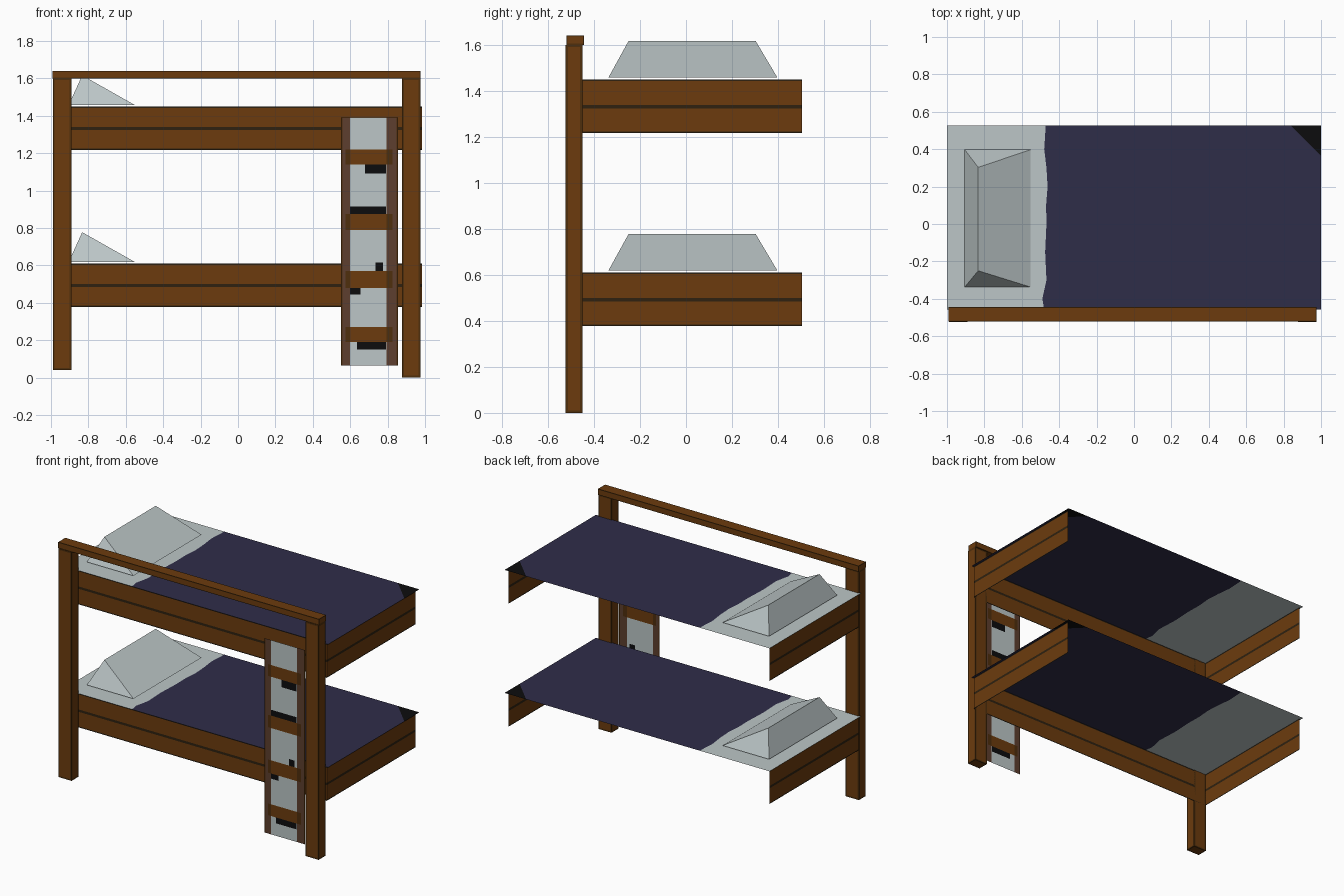
import bpy, bmesh
from mathutils import Vector

if "Cube" in bpy.data.objects:
    bpy.data.objects.remove(bpy.data.objects["Cube"])


def mat(name, r, g, b):
    def lin(c):
        c /= 255
        return c / 12.92 if c < 0.04045 else ((c + 0.055) / 1.055) ** 2.4
    m = bpy.data.materials.new(name)
    m.diffuse_color = (lin(r), lin(g), lin(b), 1)
    m.use_nodes = True
    m.node_tree.nodes["Principled BSDF"].inputs["Base Color"].default_value = m.diffuse_color
    return m


MATS = [mat("wood", 108, 59, 13), mat("dark wood", 78, 46, 12), mat("seam", 46, 33, 16),
        mat("ladder brown", 93, 62, 46), mat("black", 12, 12, 13),
        mat("linen grey", 188, 198, 199), mat("navy blanket", 47, 45, 73)]
WOOD, DARK, SEAM, STILE, BLACK, GREY, NAVY = range(7)


def finish(name, bm):
    me = bpy.data.meshes.new(name)
    bm.to_mesh(me)
    bm.free()
    for m in MATS:
        me.materials.append(m)
    ob = bpy.data.objects.new(name, me)
    bpy.context.collection.objects.link(ob)
    return ob


def beam(name, lo, hi, edge):
    """Square timber whose faces have a darker border."""
    bm = bmesh.new()
    bmesh.ops.create_cube(bm, size=1)
    for v in bm.verts:
        v.co = Vector([lo[i] + (v.co[i] + 0.5) * (hi[i] - lo[i]) for i in range(3)])
    border = bmesh.ops.inset_individual(bm, faces=bm.faces[:], thickness=edge)["faces"]
    for f in border:
        f.material_index = DARK
    return finish(name, bm)


def panel(name, us, vs, place, colour):
    """Flat sheet cut into cells; colour(u, v) picks each cell's material."""
    bm = bmesh.new()
    grid = [[bm.verts.new(place(u, v)) for u in us] for v in vs]
    for j in range(len(vs) - 1):
        for i in range(len(us) - 1):
            f = bm.faces.new((grid[j][i], grid[j][i + 1], grid[j + 1][i + 1], grid[j + 1][i]))
            f.material_index = colour((us[i] + us[i + 1]) / 2, (vs[j] + vs[j + 1]) / 2)
    return finish(name, bm)


# Posts and top rail
beam("left_post", (-0.99, -0.523, 0.04), (-0.89, -0.45, 1.60), 0.014)
beam("right_post", (0.877, -0.523, 0), (0.975, -0.45, 1.60), 0.014)
beam("top_rail", (-0.993, -0.52, 1.60), (0.975, -0.443, 1.64), 0.007)

# Bed boards: two planks with dark seams
PLANKS = [0, 0.007, 0.106, 0.122, 0.225, 0.232]


def plank_colour(u, v):
    return SEAM if v < 0.007 or v > 0.225 or 0.106 < v < 0.122 else WOOD


# Wavy hem of the blanket, as (y, x)
HEM = [(-0.457, -0.48), (-0.40, -0.49), (-0.30, -0.468), (-0.15, -0.475), (0.0, -0.468),
       (0.1, -0.47), (0.2, -0.462), (0.3, -0.468), (0.4, -0.48), (0.527, -0.472)]


def mattress(name, z):
    bm = bmesh.new()
    rows = [[bm.verts.new((x, y, z)) for x in (-1, hem, 1)] for y, hem in HEM]
    for a, b in zip(rows, rows[1:]):
        for i, m in ((0, GREY), (1, NAVY)):
            f = bm.faces.new((a[i], a[i + 1], b[i + 1], b[i]))
            f.material_index = m
    # black corner, cut off diagonally
    p, n = Vector((0.93, 0.435, z)), Vector((0.7, 0.7, 0))
    bmesh.ops.bisect_plane(bm, geom=bm.verts[:] + bm.edges[:] + bm.faces[:],
                           plane_co=p, plane_no=n)
    for f in bm.faces:
        if (f.calc_center_median() - p).dot(n) > 0:
            f.material_index = BLACK
    return finish(name, bm)


def pillow(name, z):
    bm = bmesh.new()
    base = [bm.verts.new((x, y, z)) for x, y in
            ((-0.905, -0.337), (-0.553, -0.337), (-0.553, 0.397), (-0.905, 0.397))]
    r0 = bm.verts.new((-0.833, -0.25, z + 0.158))
    r1 = bm.verts.new((-0.833, 0.303, z + 0.158))
    a, b, c, d = base
    for vs in ((a, b, r0), (b, c, r1, r0), (c, d, r1), (d, a, r0, r1), (d, c, b, a)):
        bm.faces.new(vs).material_index = GREY
    return finish(name, bm)


for label, z0 in (("lower", 0.378), ("upper", 1.217)):
    panel(label + "_front_board", [-0.985, 0.985], PLANKS,
          lambda u, v: (u, -0.45, z0 + v), plank_colour)
    for side, x in (("left", -0.985), ("right", 0.985)):
        panel(f"{label}_{side}_end_board", [-0.45, 0.505], PLANKS,
              lambda u, v: (x, u, z0 + v), plank_colour)
    mattress(label + "_mattress", z0 + 0.234)
    pillow(label + "_pillow", z0 + 0.241)

# Ladder: one painted sheet with stiles, rungs and black gaps
RUNGS = [(0.19, 0.27), (0.48, 0.57), (0.79, 0.875), (1.14, 1.22)]
GAPS = [(0.68, 0.79, 1.09, 1.14), (0.60, 0.79, 0.875, 0.915), (0.735, 0.775, 0.57, 0.615),
        (0.60, 0.655, 0.445, 0.48), (0.635, 0.79, 0.15, 0.19)]


def ladder_colour(u, v):
    if any(a < u < b and c < v < d for a, b, c, d in GAPS):
        return BLACK
    if any(a < v < b for a, b in RUNGS) and 0.575 < u < 0.825:
        return WOOD if 0.60 < u < 0.795 else DARK
    if 0.60 < u < 0.795:
        return GREY
    return DARK if u < 0.558 or u > 0.847 else STILE


us = sorted({0.55, 0.558, 0.575, 0.60, 0.795, 0.825, 0.847, 0.855} | {g[i] for g in GAPS for i in (0, 1)})
vs = sorted({0.065, 1.39} | {z for r in RUNGS for z in r} | {g[i] for g in GAPS for i in (2, 3)})
panel("ladder", us, vs, lambda u, v: (u, -0.50, v), ladder_colour)
